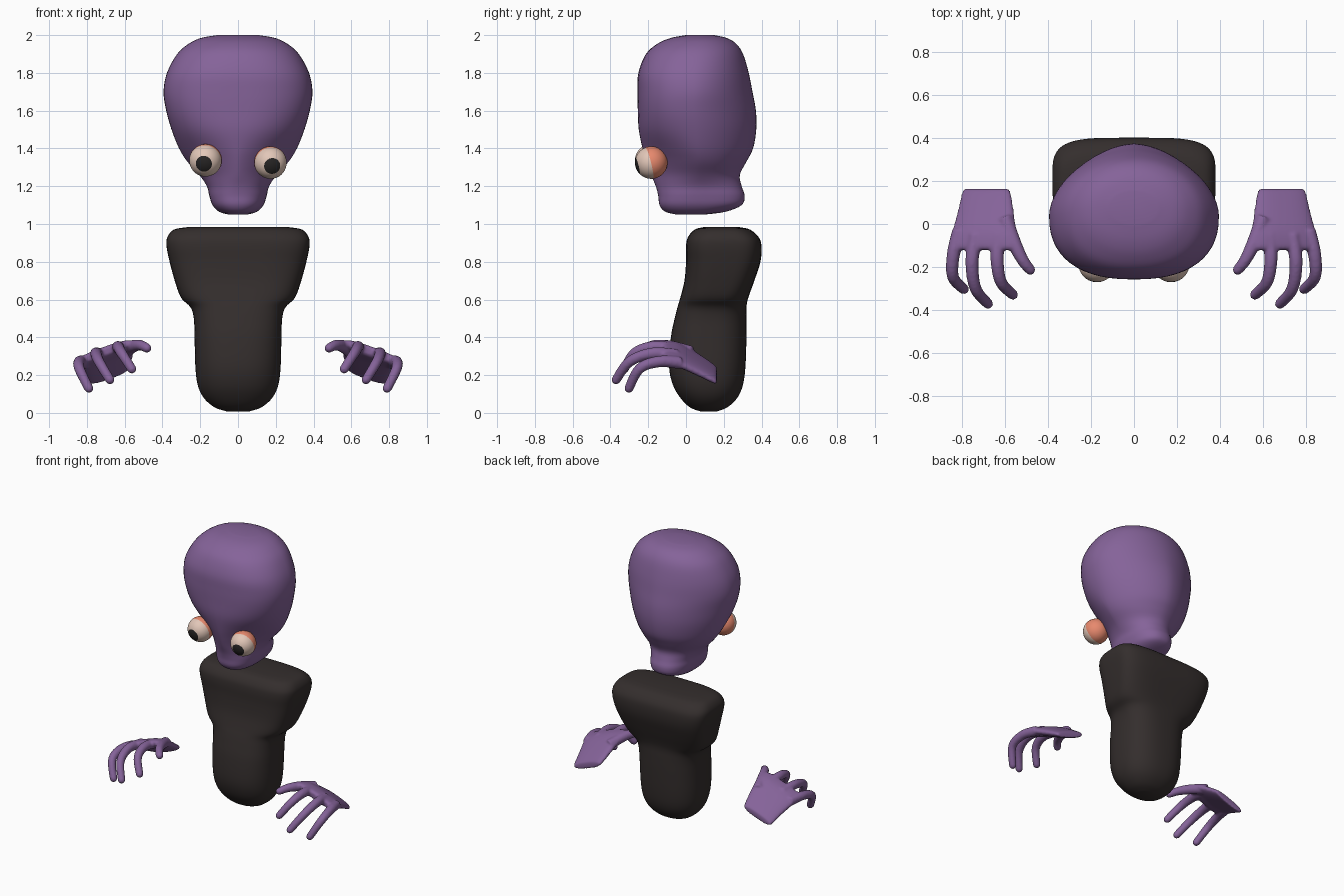
import bpy, bmesh, math
from mathutils import Vector


def material(name, rgb):
    m = bpy.data.materials.new(name)
    m.diffuse_color = (*rgb, 1)
    return m


PURPLE = material("purple skin", (0.235, 0.125, 0.32))
BLACK = material("charcoal cloth", (0.034, 0.027, 0.026))
CREAM = material("cream eye", (0.76, 0.57, 0.48))
ORANGE = material("orange lid", (0.80, 0.25, 0.155))
PUPIL = material("dark pupil", (0.02, 0.018, 0.018))


def smooth_rows(rows, sub=4):
    """Catmull-Rom interpolation of rows of numbers."""
    out = []
    for i in range(len(rows) - 1):
        p0, p1 = rows[max(i - 1, 0)], rows[i]
        p2, p3 = rows[i + 1], rows[min(i + 2, len(rows) - 1)]
        for k in range(sub):
            t = k / sub
            out.append([0.5 * (2 * b + (c - a) * t + (2 * a - 5 * b + 4 * c - d) * t * t
                               + (3 * b - a - 3 * c + d) * t ** 3)
                        for a, b, c, d in zip(p0, p1, p2, p3)])
    out.append(list(rows[-1]))
    return out


def loft(bm, rings):
    loops = [[bm.verts.new(p) for p in r] for r in rings]
    n = len(loops[0])
    for a, b in zip(loops, loops[1:]):
        for i in range(n):
            j = (i + 1) % n
            bm.faces.new((a[i], a[j], b[j], b[i]))
    bm.faces.new(loops[0][::-1])
    bm.faces.new(loops[-1])


def finish(bm, name, mats):
    bmesh.ops.recalc_face_normals(bm, faces=bm.faces[:])
    for f in bm.faces:
        f.smooth = True
    me = bpy.data.meshes.new(name)
    bm.to_mesh(me)
    bm.free()
    for m in mats:
        me.materials.append(m)
    ob = bpy.data.objects.new(name, me)
    bpy.context.collection.objects.link(ob)
    return ob


def spow(v, e):
    return math.copysign(abs(v) ** e, v)


def section(z, rx, y0, yc, y1, nf, nb, n=56):
    """Horizontal superellipse with separate front and back roundness."""
    ring = []
    for i in range(n):
        c, s = math.cos(math.tau * i / n), math.sin(math.tau * i / n)
        e = 2 / (nf if s < 0 else nb)
        r = (yc - y0) if s < 0 else (y1 - yc)
        ring.append(Vector((rx * spow(c, e), yc + r * spow(s, e), z)))
    return ring


def stacked(name, rows, mat):
    bm = bmesh.new()
    loft(bm, [section(*r) for r in smooth_rows(rows)])
    return finish(bm, name, [mat])


# Head: z, half width, front y, middle y, back y, front and back roundness
stacked("head", [
    (1.050, 0.05, -0.05, 0.05, 0.10, 2.2, 2.2),
    (1.065, 0.10, -0.11, 0.06, 0.21, 2.3, 2.3),
    (1.10, 0.135, -0.14, 0.07, 0.295, 2.4, 2.4),
    (1.15, 0.152, -0.147, 0.07, 0.31, 2.3, 2.3),
    (1.20, 0.165, -0.16, 0.07, 0.295, 2.0, 2.1),
    (1.26, 0.205, -0.185, 0.07, 0.285, 1.6, 1.9),
    (1.33, 0.268, -0.21, 0.07, 0.32, 1.5, 1.8),
    (1.40, 0.312, -0.23, 0.06, 0.355, 1.65, 1.75),
    (1.50, 0.352, -0.25, 0.05, 0.372, 2.1, 1.75),
    (1.60, 0.38, -0.255, 0.04, 0.37, 2.35, 1.75),
    (1.70, 0.394, -0.257, 0.04, 0.352, 2.4, 1.8),
    (1.80, 0.376, -0.252, 0.04, 0.332, 2.4, 1.9),
    (1.90, 0.322, -0.212, 0.05, 0.302, 2.3, 2.0),
    (1.955, 0.26, -0.15, 0.06, 0.265, 2.2, 2.0),
    (1.985, 0.195, -0.08, 0.07, 0.215, 2.2, 2.0),
    (2.000, 0.11, 0.0, 0.08, 0.15, 2.0, 2.0)], PURPLE)

# Torso with wide shoulders
stacked("torso", [
    (0.008, 0.06, 0.075, 0.12, 0.165, 2.1, 2.1),
    (0.03, 0.125, 0.02, 0.12, 0.22, 2.2, 2.2),
    (0.08, 0.182, -0.03, 0.12, 0.272, 2.3, 2.3),
    (0.15, 0.214, -0.07, 0.12, 0.302, 2.4, 2.4),
    (0.25, 0.226, -0.09, 0.12, 0.315, 2.5, 2.5),
    (0.40, 0.23, -0.08, 0.12, 0.32, 2.6, 2.6),
    (0.50, 0.234, -0.06, 0.13, 0.32, 2.7, 2.7),
    (0.56, 0.252, -0.045, 0.15, 0.32, 2.8, 2.8),
    (0.61, 0.302, -0.03, 0.17, 0.33, 3.0, 3.0),
    (0.70, 0.335, -0.008, 0.19, 0.362, 3.4, 3.6),
    (0.80, 0.362, 0.0, 0.20, 0.394, 3.6, 4.0),
    (0.88, 0.378, 0.0, 0.20, 0.40, 3.8, 4.2),
    (0.93, 0.374, 0.01, 0.20, 0.385, 3.8, 4.0),
    (0.97, 0.34, 0.045, 0.20, 0.34, 3.6, 3.6),
    (0.983, 0.27, 0.09, 0.20, 0.285, 3.2, 3.2)], BLACK)


# Eyeballs: pole points along the gaze, colours follow rings
def eye(name, side, z):
    bm = bmesh.new()
    bmesh.ops.create_uvsphere(bm, u_segments=36, v_segments=24, radius=0.086)
    gaze = Vector((side * 0.12, -0.96, -0.24)).normalized()
    rot = Vector((0, 0, 1)).rotation_difference(gaze)
    for f in bm.faces:
        d = f.calc_center_median().normalized().z
        f.material_index = 2 if d > math.cos(math.radians(28)) else 0 if d > 0.1 else 1
    for v in bm.verts:
        v.co = rot @ v.co + Vector((side * 0.172, -0.184, z))
    finish(bm, name, [CREAM, ORANGE, PUPIL])


eye("left_eye", 1, 1.325)
eye("right_eye", -1, 1.337)

# Palm: centre x, y, z, half width, half thickness
PALM = [(0.685, 0.163, 0.197, 0.10, 0.015), (0.685, 0.15, 0.205, 0.118, 0.026),
        (0.688, 0.06, 0.257, 0.137, 0.034), (0.695, -0.03, 0.303, 0.155, 0.036),
        (0.705, -0.10, 0.32, 0.162, 0.03), (0.71, -0.12, 0.322, 0.15, 0.018)]
# Fingers: x, y, z, radius along each path
FINGERS = [
    [(0.60, 0.03, 0.32, 0.035), (0.555, -0.09, 0.352, 0.033),
     (0.515, -0.17, 0.358, 0.028), (0.482, -0.212, 0.343, 0.025)],
    [(0.63, -0.05, 0.335, 0.034), (0.635, -0.17, 0.35, 0.031),
     (0.617, -0.27, 0.318, 0.028), (0.562, -0.328, 0.232, 0.025)],
    [(0.735, -0.05, 0.305, 0.034), (0.752, -0.18, 0.315, 0.031),
     (0.735, -0.30, 0.27, 0.028), (0.678, -0.37, 0.175, 0.025)],
    [(0.81, -0.03, 0.265, 0.034), (0.838, -0.14, 0.272, 0.031),
     (0.84, -0.245, 0.235, 0.028), (0.79, -0.302, 0.13, 0.025)],
]


def tube(bm, path, n=14):
    rows = smooth_rows(path, 6)
    pts = [Vector(r[:3]) for r in rows]
    rings = []

    def ring(p, d, r):
        q = d.to_track_quat('Z', 'X')
        rings.append([p + q @ Vector((r * math.cos(math.tau * i / n),
                                      r * math.sin(math.tau * i / n), 0)) for i in range(n)])
    for i, p in enumerate(pts):
        d = (pts[min(i + 1, len(pts) - 1)] - pts[max(i - 1, 0)]).normalized()
        ring(p, d, rows[i][3])
    for a in (30, 55, 78):  # rounded tip
        r = rows[-1][3]
        ring(pts[-1] + d * r * math.sin(math.radians(a)), d, r * math.cos(math.radians(a)))
    loft(bm, rings)


def hand(name, side):
    bm = bmesh.new()
    tilt = math.radians(-20)
    rings = []
    for x, y, z, w, h in smooth_rows(PALM):
        ring = []
        for i in range(32):
            u = w * spow(math.cos(math.tau * i / 32), 0.8)
            v = h * spow(math.sin(math.tau * i / 32), 0.8)
            ring.append(Vector((x + u * math.cos(tilt) - v * math.sin(tilt), y,
                                z + u * math.sin(tilt) + v * math.cos(tilt))))
        rings.append(ring)
    loft(bm, rings)
    for f in FINGERS:
        tube(bm, f)
    for v in bm.verts:
        v.co.x *= side
    ob = finish(bm, name, [PURPLE])
    # Fuse palm and fingers into one soft form
    rm = ob.modifiers.new("fuse", 'REMESH')
    rm.mode = 'VOXEL'
    rm.voxel_size = 0.008
    rm.use_smooth_shade = True
    sm = ob.modifiers.new("soften", 'SMOOTH')
    sm.factor = 0.5
    sm.iterations = 5


hand("left_hand", 1)
hand("right_hand", -1)
